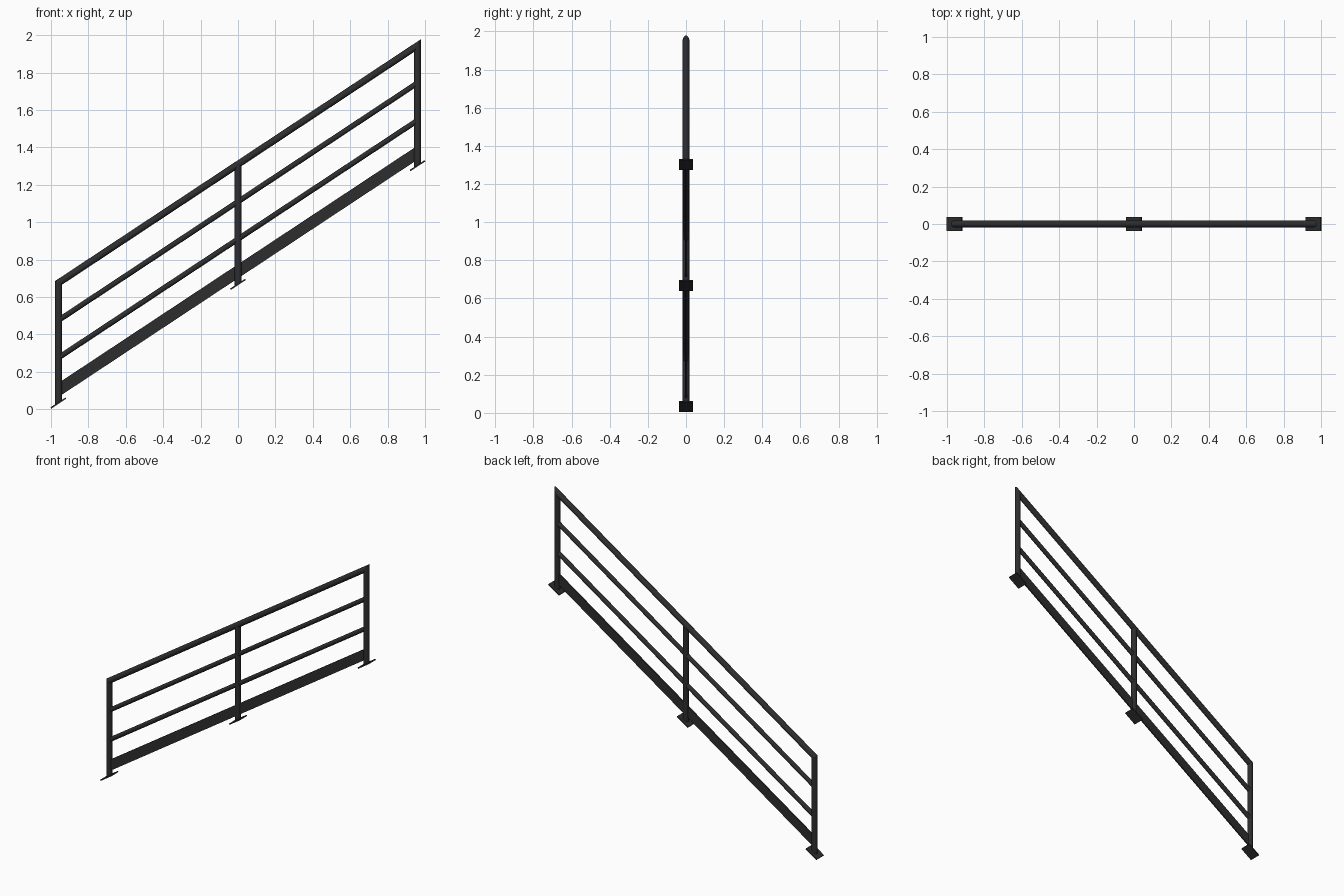
import bpy
import bmesh
import math
from mathutils import Vector

cube = bpy.data.objects.get("Cube")
if cube:
    bpy.data.objects.remove(cube, do_unlink=True)

SLOPE = 0.661                     # rise per unit of run
END = 0.96                        # x of the end posts
POST_R, RAIL_R = 0.0185, 0.0145
PLATE_Z, TOP_Z = 0.668, 1.31      # heights at x = 0
UP = Vector((0, 0, 1))
ALONG = Vector((1, 0, SLOPE)).normalized()
NORMAL = Vector((-SLOPE, 0, 1)).normalized()

mat = bpy.data.materials.new("charcoal_metal")
mat.use_nodes = True
colour = (0.027, 0.027, 0.028, 1)
mat.diffuse_color = colour
mat.node_tree.nodes["Principled BSDF"].inputs["Base Color"].default_value = colour


def on_slope(x, z):
    return Vector((x, 0, z + SLOPE * x))


def finish(name, bm, smooth=False):
    bmesh.ops.recalc_face_normals(bm, faces=bm.faces)
    mesh = bpy.data.meshes.new(name)
    bm.to_mesh(mesh)
    bm.free()
    mesh.materials.append(mat)
    obj = bpy.data.objects.new(name, mesh)
    bpy.context.collection.objects.link(obj)
    if smooth:
        bpy.ops.object.select_all(action='DESELECT')
        obj.select_set(True)
        bpy.context.view_layer.objects.active = obj
        bpy.ops.object.shade_smooth_by_angle(angle=math.radians(35))


def tube(name, start, end, radius, cut_start, cut_end, sides=24):
    """Round tube whose ends are cut by planes with the given normals."""
    bm = bmesh.new()
    axis = (end - start).normalized()
    side = Vector((0, 1, 0))
    other = axis.cross(side)
    rings = []
    for centre, cut in ((start, cut_start), (end, cut_end)):
        ring = []
        for i in range(sides):
            a = math.tau * i / sides
            off = (side * math.cos(a) + other * math.sin(a)) * radius
            off -= axis * (off.dot(cut) / axis.dot(cut))
            ring.append(bm.verts.new(centre + off))
        rings.append(ring)
    low, high = rings
    for i in range(sides):
        j = (i + 1) % sides
        bm.faces.new((low[i], low[j], high[j], high[i]))
    bm.faces.new(low)
    bm.faces.new(high)
    finish(name, bm, True)


def slab(name, corners, depth):
    """Flat outline in the xz plane, extruded evenly to both sides in y."""
    bm = bmesh.new()
    face = bm.faces.new([bm.verts.new(c + Vector((0, -depth / 2, 0))) for c in corners])
    grown = bmesh.ops.extrude_face_region(bm, geom=[face])
    moved = [v for v in grown["geom"] if isinstance(v, bmesh.types.BMVert)]
    bmesh.ops.translate(bm, verts=moved, vec=(0, depth, 0))
    finish(name, bm)


# Posts, mitred into the handrail at both ends
mitre_low, mitre_high = UP + ALONG, ALONG - UP
for label, x, cut in (("right", -END, mitre_low), ("middle", 0, NORMAL), ("left", END, mitre_high)):
    tube(label + "_post", on_slope(x, PLATE_Z), on_slope(x, TOP_Z), POST_R, NORMAL, cut)
    # Sloping base plate
    mid = on_slope(x, PLATE_Z)
    run, half = ALONG * (0.04 / ALONG.x), NORMAL * 0.004
    slab(label + "_base_plate",
         [mid - run - half, mid + run - half, mid + run + half, mid - run + half], 0.076)

# Handrail
tube("handrail", on_slope(-END, TOP_Z), on_slope(END, TOP_Z), POST_R, mitre_low, mitre_high)

# Intermediate rails and toe boards in each bay
for bay, x0, x1 in (("right", -END, 0), ("left", 0, END)):
    for label, z in (("upper", 1.11), ("lower", 0.91)):
        tube(f"{bay}_{label}_rail", on_slope(x0, z), on_slope(x1, z),
             RAIL_R, Vector((1, 0, 0)), Vector((1, 0, 0)))
    slab(bay + "_toe_board",
         [on_slope(x0, 0.7), on_slope(x1, 0.7), on_slope(x1, 0.775), on_slope(x0, 0.775)], 0.01)
